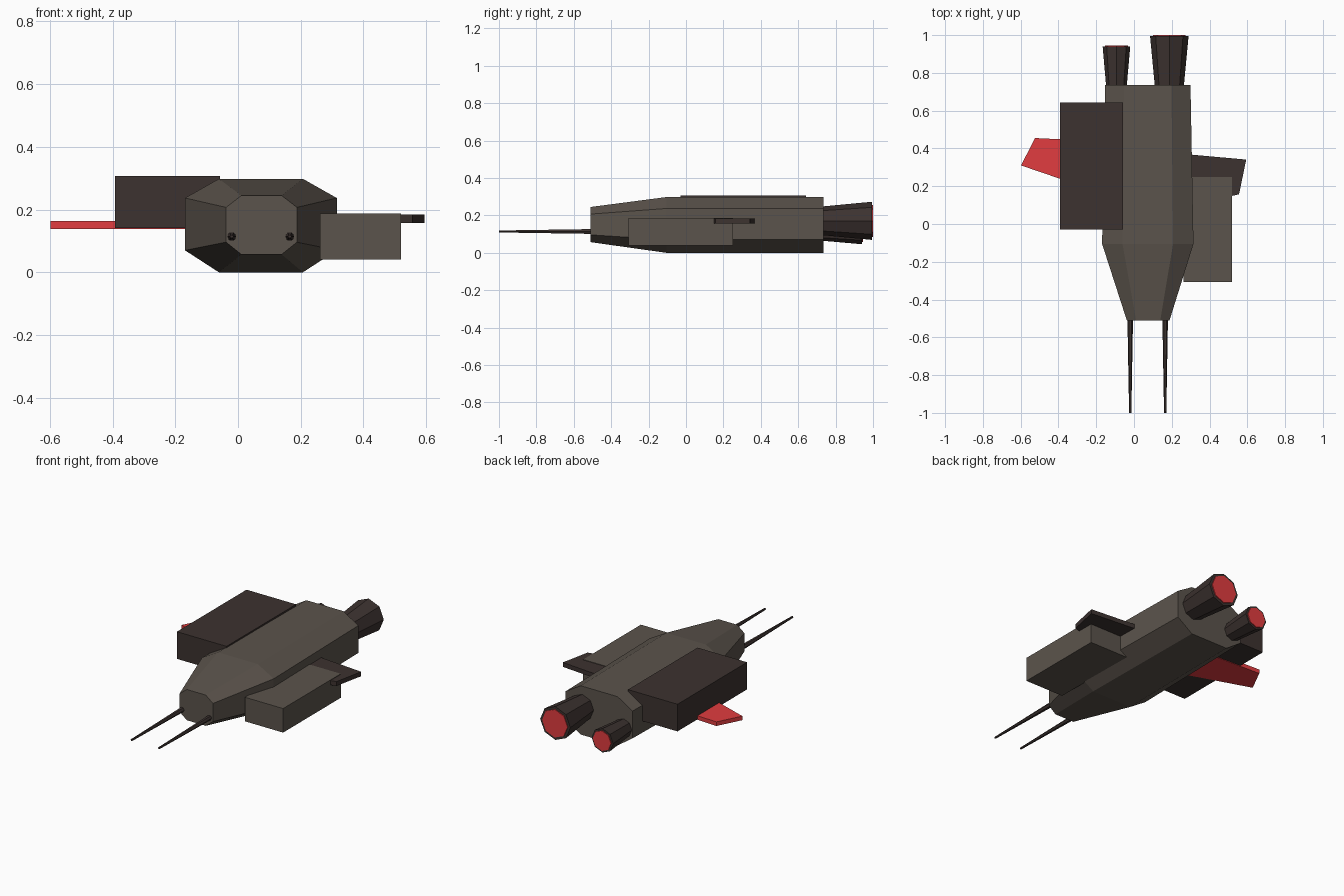
import bpy, bmesh
from math import pi
from mathutils import Matrix

if "Cube" in bpy.data.objects:
    bpy.data.objects.remove(bpy.data.objects["Cube"])


def material(name, rgb):
    m = bpy.data.materials.new(name)
    m.diffuse_color = (*rgb, 1)
    m.use_nodes = True
    m.node_tree.nodes["Principled BSDF"].inputs["Base Color"].default_value = m.diffuse_color
    return m


HULL = material("warm_grey", (0.105, 0.088, 0.072))
DARK = material("dark_brown", (0.045, 0.032, 0.029))
RED = material("red", (0.75, 0.045, 0.05))


def finish(name, bm, mat):
    bmesh.ops.recalc_face_normals(bm, faces=bm.faces)
    me = bpy.data.meshes.new(name)
    bm.to_mesh(me)
    bm.free()
    me.materials.append(mat)
    ob = bpy.data.objects.new(name, me)
    bpy.context.collection.objects.link(ob)
    return ob


def loft(name, rings, mat):
    """Skin a closed tube through rings of equal point count."""
    bm = bmesh.new()
    vs = [[bm.verts.new(p) for p in ring] for ring in rings]
    n = len(vs[0])
    for a, b in zip(vs, vs[1:]):
        for i in range(n):
            j = (i + 1) % n
            bm.faces.new((a[i], a[j], b[j], b[i]))
    bm.faces.new(vs[0])
    bm.faces.new(vs[-1])
    return finish(name, bm, mat)


def box(name, x, y, z, mat):
    rings = [[(x[0], v, w), (x[1], v, w), (x[1], v, z[1]), (x[0], v, z[1])]
             for v in y for w in z[:1]]
    return loft(name, rings, mat)


def plate(name, outline, z, mat):
    return loft(name, [[(x, y, h) for x, y in outline] for h in z], mat)


def cone_y(name, x, z, y0, y1, r0, r1, sides, mat):
    """Tapered prism running along y from y0 to y1."""
    bm = bmesh.new()
    bmesh.ops.create_cone(bm, cap_ends=True, segments=sides, radius1=r0, radius2=r1,
                          depth=y1 - y0,
                          matrix=Matrix.Translation((x, (y0 + y1) / 2, z))
                          @ Matrix.Rotation(-pi / 2, 4, 'X')
                          @ Matrix.Rotation(pi / 2, 4, 'Z'))
    return finish(name, bm, mat)


def octagon(y, cx, wide, flat, z0, z1, z2, z3):
    half = [(wide, z1), (wide, z2), (flat, z3)]
    right = [(flat, z0)] + half
    return ([(cx + w, y, z) for w, z in right]
            + [(cx - w, y, z) for w, z in reversed(right)])


# Fuselage: chamfered body with tapered nose
loft("hull", [
    octagon(-0.51, 0.075, 0.113, 0.064, 0.057, 0.096, 0.207, 0.245),
    octagon(-0.105, 0.073, 0.242, 0.134, 0.0, 0.07, 0.237, 0.298),
    octagon(0.735, 0.073, 0.226, 0.125, 0.0, 0.07, 0.237, 0.298)], HULL)

# Side pods
box("left_pod", (-0.392, -0.057), (-0.03, 0.642), (0.141, 0.307), DARK)
box("right_pod", (0.262, 0.52), (-0.307, 0.25), (0.04, 0.187), HULL)

# Fins
plate("left_fin", [(-0.598, 0.31), (-0.524, 0.455), (-0.1, 0.435), (-0.1, 0.14)],
      (0.138, 0.163), RED)
plate("right_fin", [(0.594, 0.341), (0.556, 0.157), (0.25, 0.09), (0.25, 0.372)],
      (0.157, 0.184), DARK)

# Engine nozzles with glowing exhaust discs
for side, x, z, end, r0, r1 in (("right", 0.187, 0.171, 0.995, 0.077, 0.102),
                                ("left", -0.093, 0.119, 0.94, 0.055, 0.073)):
    cone_y(side + "_nozzle", x, z, 0.7, end, r0 - 0.003, r1, 8, DARK)
    cone_y(side + "_exhaust", x, z, end - 0.02, end + 0.005, r1 * 0.84, r1 * 0.84, 8, RED)

# Nose gun barrels
for side, x in (("left", -0.02), ("right", 0.165)):
    cone_y(side + "_barrel", x, 0.114, -1.0, -0.49, 0.006, 0.015, 6, DARK)
